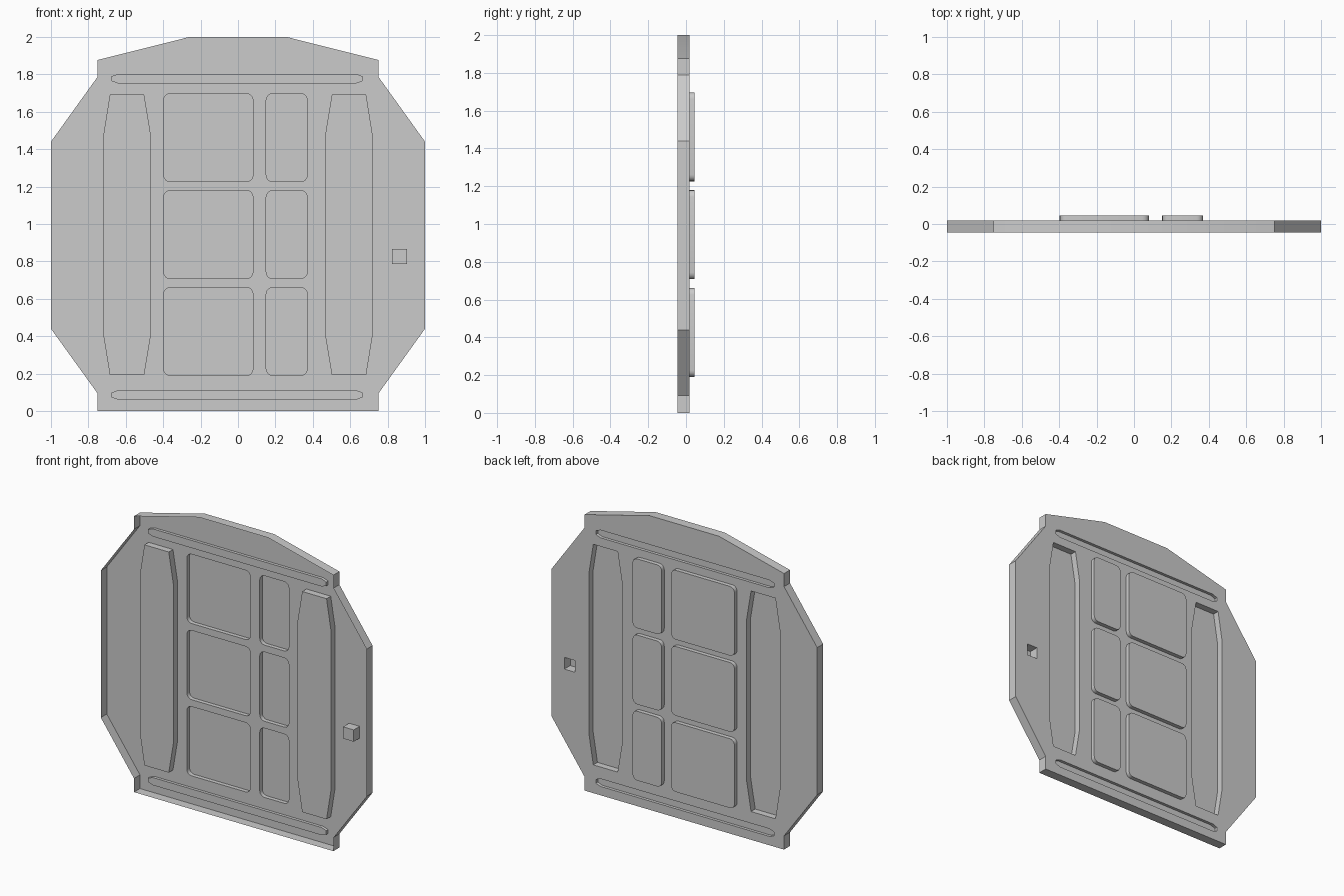
import bpy, bmesh, math

if "Cube" in bpy.data.objects:
    bpy.data.objects.remove(bpy.data.objects["Cube"])

BACK, RIM = 0.018, -0.046      # sheet plane and front edge of the rim


def mirrored(half):
    """Close a right-hand half profile (bottom to top) across x = 0."""
    return half + [(-x, z) for x, z in reversed(half)]


def rounded_rect(x0, x1, z0, z1, r=0.035, seg=4):
    pts = []
    for i, (cx, cz) in enumerate([(x1 - r, z1 - r), (x0 + r, z1 - r),
                                  (x0 + r, z0 + r), (x1 - r, z0 + r)]):
        for k in range(seg + 1):
            a = math.pi / 2 * (i + k / seg)
            pts.append((cx + r * math.cos(a), cz + r * math.sin(a)))
    return pts


bm = bmesh.new()
loop_edges = []


def loop(pts, y):
    return [bm.verts.new((x, y, z)) for x, z in pts]


def add_wall(pts, y, cap):
    """Outline in the sheet plane joined by a straight wall to depth y."""
    a, b = loop(pts, BACK), loop(pts, y)
    n = len(pts)
    for i in range(n):
        j = (i + 1) % n
        bm.faces.new((a[i], a[j], b[j], b[i]))
        loop_edges.append(bm.edges.get((a[i], a[j])))
    if cap:
        bm.faces.new(b)


# Outer rim, open towards the front
add_wall(mirrored([(0.75, 0), (0.75, 0.093), (1, 0.44), (1, 1.44),
                   (0.75, 1.788), (0.75, 1.877), (0.26, 2)]), RIM, False)

# Six rounded panels pressed out to the back
for z0 in (0.19, 0.708, 1.226):
    for x0, x1 in ((-0.397, 0.08), (0.151, 0.37)):
        add_wall(rounded_rect(x0, x1, z0, z0 + 0.471), 0.046, True)

# Long side panels pressed to the front
side = [(0.502, 0.192), (0.685, 0.192), (0.719, 0.402), (0.719, 1.48),
        (0.685, 1.692), (0.502, 1.692), (0.467, 1.48), (0.467, 0.402)]
for s in (1, -1):
    add_wall([(s * x, z) for x, z in side], BACK - 0.045, True)

# Narrow stiffening ribs at the top and bottom
for zc in (0.086, 1.777):
    half = [(0.635, -0.026), (0.67, -0.013), (0.67, 0.013), (0.635, 0.026)]
    add_wall([(x - 0.005, z + zc) for x, z in mirrored(half)], BACK - 0.02, True)

# Square handle block
add_wall([(0.823, 0.785), (0.903, 0.785), (0.903, 0.865), (0.823, 0.865)], RIM, True)

# Flat sheet between the outlines
fill = bmesh.ops.triangle_fill(bm, edges=loop_edges, use_beauty=True, normal=(0, 1, 0))
sheet = [f for f in fill["geom"] if isinstance(f, bmesh.types.BMFace)]
bmesh.ops.recalc_face_normals(bm, faces=bm.faces[:])
if sheet[0].normal.y < 0:
    bmesh.ops.reverse_faces(bm, faces=bm.faces[:])

mesh = bpy.data.meshes.new("pressed_door_panel")
bm.to_mesh(mesh)
bm.free()
door = bpy.data.objects.new("pressed_door_panel", mesh)
bpy.context.collection.objects.link(door)
bpy.context.view_layer.objects.active = door
door.select_set(True)
bpy.ops.object.shade_smooth_by_angle(angle=math.radians(30))
